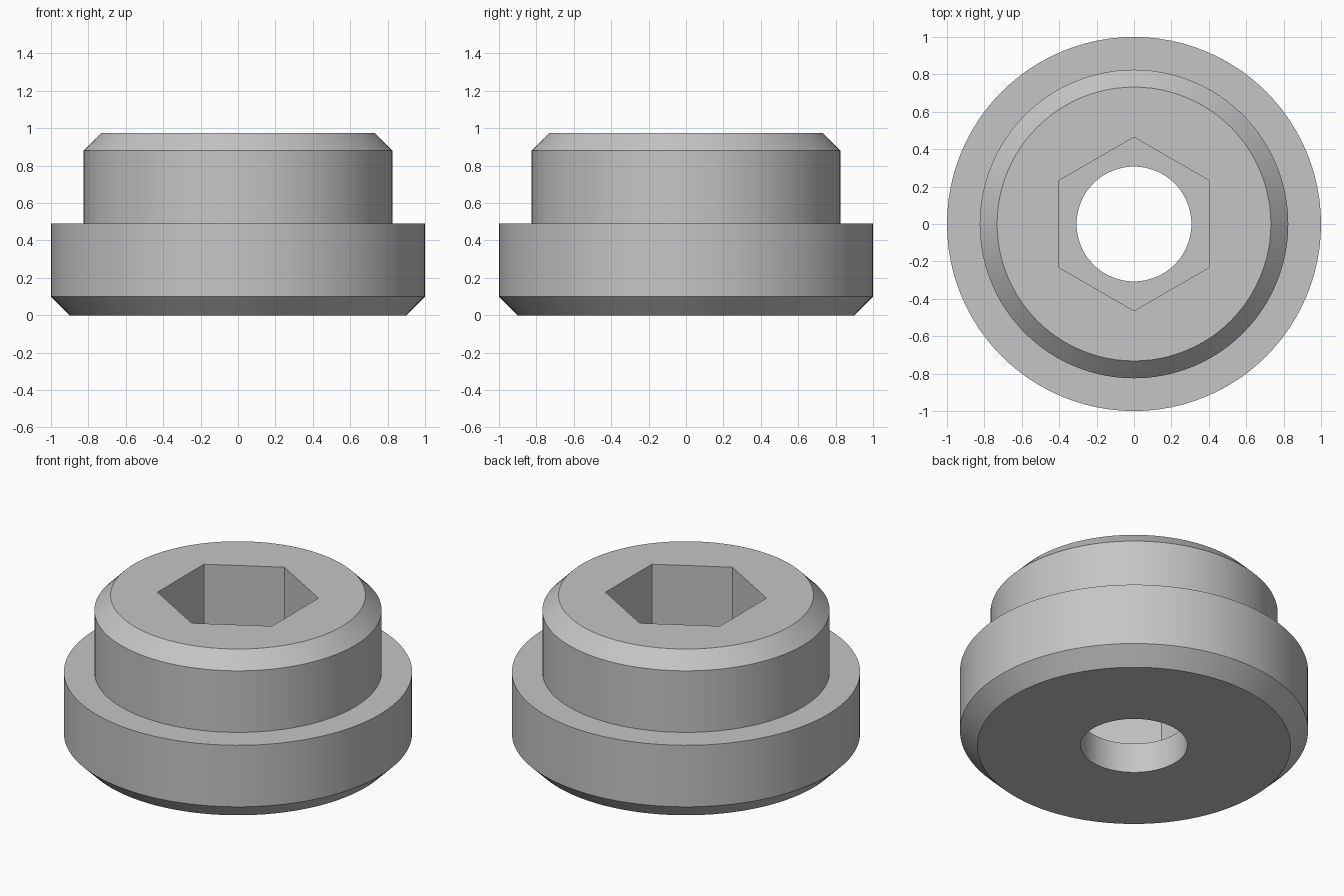
import bpy
import bmesh
import math
from mathutils import Matrix

cube = bpy.data.objects.get("Cube")
if cube:
    bpy.data.objects.remove(cube, do_unlink=True)

SEGMENTS = 96
HEIGHT = 0.975
HOLE_RADIUS = 0.307
SOCKET_FLOOR = 0.19
SOCKET_CORNER = 0.464

# Single grey metal colour
grey = bpy.data.materials.new("grey metal")
grey.use_nodes = True
colour = (0.56, 0.56, 0.56, 1.0)
grey.diffuse_color = colour
grey.node_tree.nodes["Principled BSDF"].inputs["Base Color"].default_value = colour


def add_object(name, bm):
    bmesh.ops.recalc_face_normals(bm, faces=bm.faces)
    mesh = bpy.data.meshes.new(name)
    bm.to_mesh(mesh)
    bm.free()
    mesh.materials.append(grey)
    obj = bpy.data.objects.new(name, mesh)
    bpy.context.collection.objects.link(obj)
    return obj


# Stepped body: wide flange, narrower boss, chamfers and a through hole
profile = [(HOLE_RADIUS, 0), (0.9, 0), (1, 0.1), (1, 0.49), (0.825, 0.49),
           (0.825, 0.88), (0.732, HEIGHT), (HOLE_RADIUS, HEIGHT)]
bm = bmesh.new()
verts = [bm.verts.new((r, 0, z)) for r, z in profile]
edges = [bm.edges.new((v, verts[i - 1])) for i, v in enumerate(verts)]
bmesh.ops.spin(bm, geom=verts + edges, cent=(0, 0, 0), axis=(0, 0, 1),
               angle=math.tau, steps=SEGMENTS, use_duplicate=False)
bmesh.ops.remove_doubles(bm, verts=bm.verts, dist=0.0001)
body = add_object("stepped_bushing", bm)

# Hexagonal socket cut down from the top, corners pointing front and back
top = HEIGHT + 0.2
bm = bmesh.new()
bmesh.ops.create_cone(
    bm, cap_ends=True, segments=6, radius1=SOCKET_CORNER, radius2=SOCKET_CORNER,
    depth=top - SOCKET_FLOOR,
    matrix=Matrix.Translation((0, 0, (top + SOCKET_FLOOR) / 2)))
corner = max(bm.verts, key=lambda v: v.co.y).co
turn = math.pi / 2 - math.atan2(corner.y, corner.x)
bmesh.ops.rotate(bm, verts=bm.verts, cent=(0, 0, 0),
                 matrix=Matrix.Rotation(turn, 3, "Z"))
cutter = add_object("socket_cutter", bm)
cutter.hide_render = True

cut = body.modifiers.new("hex socket", "BOOLEAN")
cut.operation = "DIFFERENCE"
cut.solver = "EXACT"
cut.object = cutter

bpy.ops.object.select_all(action="DESELECT")
body.select_set(True)
bpy.context.view_layer.objects.active = body
bpy.ops.object.modifier_apply(modifier=cut.name)
bpy.data.objects.remove(cutter, do_unlink=True)

# Round walls smooth, chamfers and socket edges crisp
bpy.ops.object.shade_smooth_by_angle(angle=math.radians(30))
